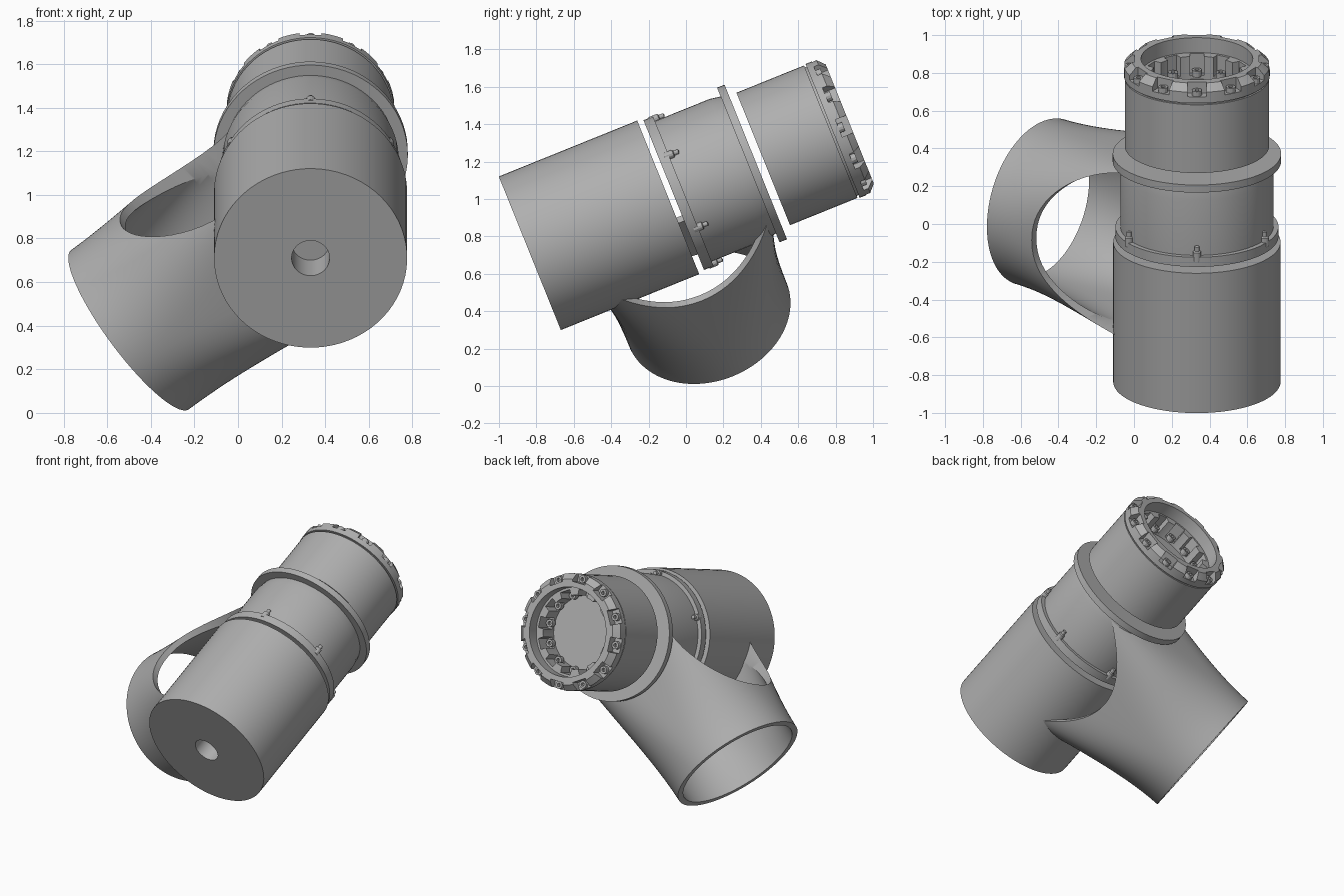
import bpy, bmesh
from math import sin, cos, pi, radians
from mathutils import Matrix, Vector

old = bpy.data.objects.get("Cube")
if old:
    bpy.data.objects.remove(old, do_unlink=True)

grey = bpy.data.materials.new("plain grey")
grey.use_nodes = True
grey.diffuse_color = (0.43, 0.43, 0.43, 1)
grey.node_tree.nodes["Principled BSDF"].inputs["Base Color"].default_value = (0.43, 0.43, 0.43, 1)

# Joint frame: local x runs down the branch pipe, local z along the main barrel
TILT, LEAN = radians(22), radians(38.6)
barrel = Vector((0, cos(TILT), sin(TILT)))
upward = Vector((0, -sin(TILT), cos(TILT)))
branch = Vector((-cos(LEAN), 0, 0)) - sin(LEAN) * upward
side = barrel.cross(branch)
START = Vector((0.333, -0.835, 0.71))    # centre of the front cap
CROSS = 0.76                             # distance from cap to the branch axis
FRAME = Matrix((branch, side, barrel)).transposed().to_4x4()
FRAME.translation = START
UP_ANGLE = pi / 2 + LEAN                 # local angle that points upward


def finish(name, bm, smooth=True):
    bmesh.ops.recalc_face_normals(bm, faces=bm.faces)
    mesh = bpy.data.meshes.new(name)
    bm.to_mesh(mesh)
    bm.free()
    mesh.materials.append(grey)
    ob = bpy.data.objects.new(name, mesh)
    bpy.context.collection.objects.link(ob)
    ob.matrix_world = FRAME
    if smooth:
        shade(ob)
    return ob


def shade(ob):
    bpy.ops.object.select_all(action='DESELECT')
    ob.select_set(True)
    bpy.context.view_layer.objects.active = ob
    bpy.ops.object.shade_smooth_by_angle(angle=radians(28))


def lathe(bm, profile, steps=72, centre=(0, 0), close=False):
    """Spin (radius, height) points around an axis parallel to local z."""
    pts = [bm.verts.new((centre[0] + r, centre[1], h)) for r, h in profile]
    pairs = list(zip(pts, pts[1:])) + ([(pts[-1], pts[0])] if close else [])
    edges = [bm.edges.new(p) for p in pairs]
    bmesh.ops.spin(bm, geom=pts + edges, cent=(*centre, 0), axis=(0, 0, 1),
                   angle=2 * pi, steps=steps)
    bmesh.ops.remove_doubles(bm, verts=bm.verts, dist=1e-5)


def turned(name, profile):
    bm = bmesh.new()
    lathe(bm, profile)
    return finish(name, bm)


def box(bm, angle, r0, r1, width, h0, h1):
    """Block spanning a radial and axial range, turned about local z."""
    m = (Matrix.Rotation(angle, 4, 'Z')
         @ Matrix.Translation(((r0 + r1) / 2, 0, (h0 + h1) / 2))
         @ Matrix.Diagonal((r1 - r0, width, h1 - h0, 1)))
    bmesh.ops.create_cube(bm, size=1, matrix=m)


def carve(ob, cutter):
    cutter.hide_render = True
    mod = ob.modifiers.new("cut", 'BOOLEAN')
    mod.object, mod.operation, mod.solver = cutter, 'DIFFERENCE', 'EXACT'
    bpy.context.view_layer.update()
    graph = bpy.context.evaluated_depsgraph_get()
    mesh = bpy.data.meshes.new_from_object(ob.evaluated_get(graph))
    ob.modifiers.clear()
    ob.data = mesh
    bpy.data.objects.remove(cutter, do_unlink=True)
    shade(ob)


# Front barrel with a blind bore in its cap
turned("front_barrel", [(0, 0.19), (0.087, 0.19), (0.087, 0), (0.443, 0),
                        (0.443, 0.798), (0, 0.798)])

# Middle body with a front collar and the large rear flange
turned("middle_body", [(0, 0.83), (0.432, 0.83), (0.432, 0.885), (0.405, 0.885),
                       (0.405, 1.2), (0.395, 1.26), (0.446, 1.26),
                       (0.446, 1.303), (0, 1.303)])

# Rear barrel with a stepped cavity and a chamfered crown
crown = turned("rear_barrel", [(0, 1.346), (0.382, 1.346), (0.382, 1.735), (0.37, 1.735),
                               (0.37, 1.746), (0.386, 1.746), (0.386, 1.808), (0.347, 1.845),
                               (0.296, 1.845), (0.296, 1.76), (0.243, 1.76),
                               (0.243, 1.63), (0, 1.63)])
spokes = [UP_ANGLE + i * pi / 6 for i in range(12)]
cut = bmesh.new()
for ang in spokes:
    box(cut, ang, 0.33, 0.45, 0.1, 1.782, 1.9)     # crown notches
    box(cut, ang, 0.2, 0.28, 0.075, 1.65, 1.8)     # cavity slots
carve(crown, finish("crown_cutter", cut, False))

# Hollow-headed screws in the notches and slots
bm = bmesh.new()
for ang in spokes:
    for radius, base in ((0.357, 1.775), (0.253, 1.645)):
        where = (radius * cos(ang), radius * sin(ang))
        lathe(bm, [(0, base + 0.01), (0.012, base + 0.01), (0.012, base + 0.035),
                   (0.026, base + 0.035), (0.026, base), (0, base)], 12, where)
finish("crown_screws", bm)

# Six pins standing behind the collar
bm = bmesh.new()
for i in range(6):
    ang = UP_ANGLE + i * pi / 3
    where = (0.415 * cos(ang), 0.415 * sin(ang))
    lathe(bm, [(0, 0.86), (0.022, 0.86), (0.022, 0.91), (0.013, 0.915),
               (0.013, 0.94), (0, 0.945)], 12, where)
finish("collar_pins", bm)

# Branch pipe: round at its mouth, wider and squarer where it forks
REACH, WALL, AROUND, RINGS = 1.06, 0.04, 96, 18


def section(s, inset):
    flare = (1 - s / REACH) ** 2
    wide, high = 0.454 + 0.089 * flare - inset, 0.454 - 0.008 * flare - inset
    power = 2 / (2 + 4 * flare)
    ring = []
    for k in range(AROUND):
        c, n = cos(2 * pi * k / AROUND), sin(2 * pi * k / AROUND)
        u = wide * abs(c) ** power * (1 if c > 0 else -1)
        v = high * abs(n) ** power * (1 if n > 0 else -1)
        ring.append((s, v, CROSS + u))
    return ring


bm = bmesh.new()
levels = [REACH * i / RINGS for i in range(RINGS + 1)]
path = [(s, 0) for s in levels] + [(s, WALL) for s in reversed(levels)]
loops = [[bm.verts.new(p) for p in section(s, inset)] for s, inset in path]
for one, two in zip(loops, loops[1:] + loops[:1]):
    for k in range(AROUND):
        j = (k + 1) % AROUND
        bm.faces.new((one[k], one[j], two[j], two[k]))
pipe = finish("branch_pipe", bm, False)

# Arched fork openings: a deep one above, a shallow one below
for depth, low, high, curve in ((0.757, 0.06, 0.6, lambda q: (1 - q ** 2.2) ** 0.48),
                                (0.365, -0.6, -0.06, lambda q: 1 - q ** 2)):
    bm = bmesh.new()
    us = [-cos(pi * i / 40) for i in range(41)]
    arch = [(depth * curve(min(1, abs(u))), 0.495 * u) for u in us]
    outline = [(-0.1, -0.495)] + arch + [(-0.1, 0.495)]
    face = bm.faces.new([bm.verts.new((s, low, CROSS + u)) for s, u in outline])
    out = bmesh.ops.extrude_face_region(bm, geom=[face])
    moved = [g for g in out["geom"] if isinstance(g, bmesh.types.BMVert)]
    bmesh.ops.translate(bm, verts=moved, vec=(0, high - low, 0))
    carve(pipe, finish("fork_cutter", bm, False))
